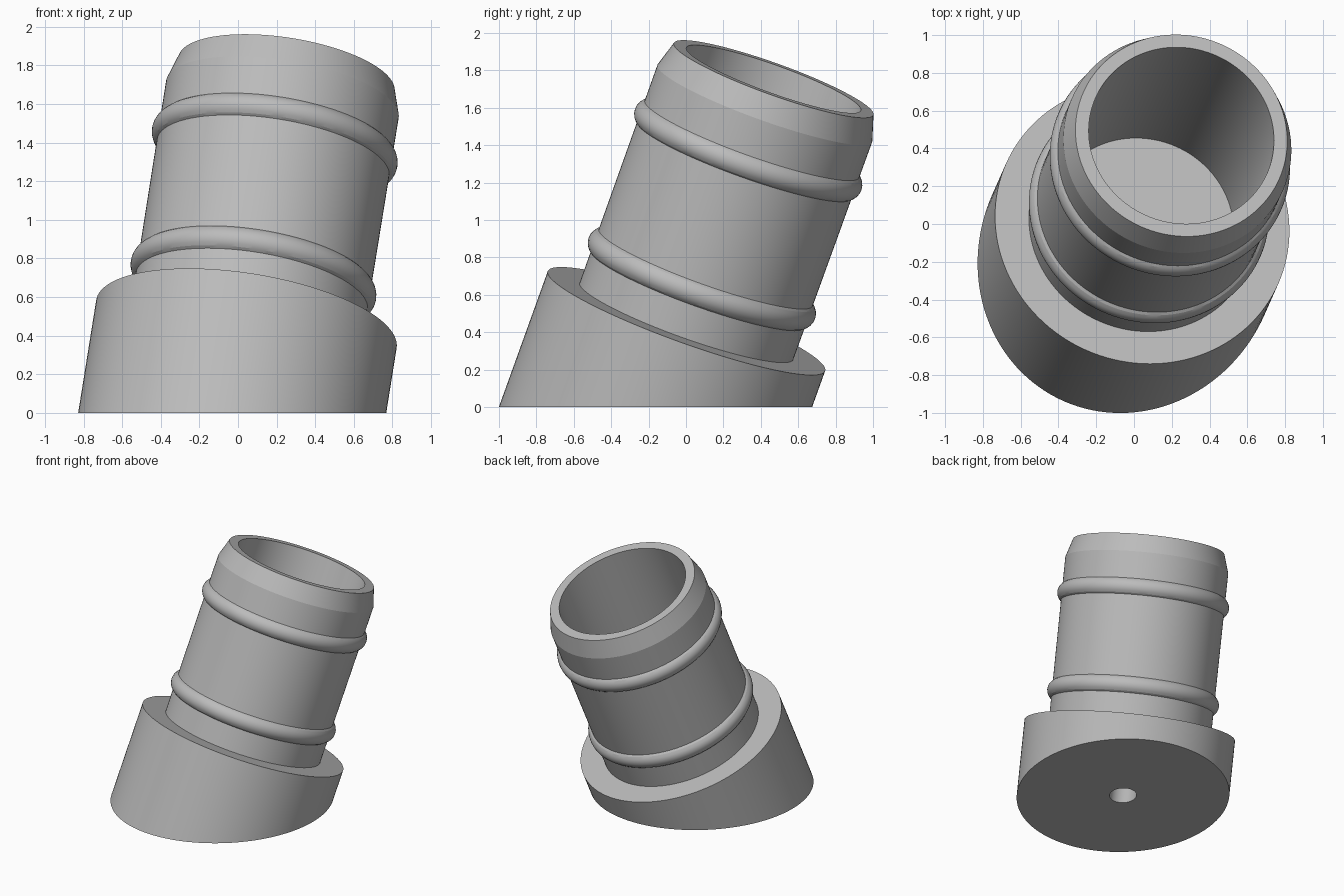
import bpy
import bmesh
import math
from mathutils import Vector

cube = bpy.data.objects.get("Cube")
if cube:
    bpy.data.objects.remove(cube, do_unlink=True)

SEGMENTS = 128
AXIS = Vector((0.16, 0.36, 1)).normalized()    # lean of the whole fitting
FOOT = Vector((-0.03, -0.163, 0))              # where the axis meets the ground
SIDE = AXIS.cross(Vector((0, 1, 0))).normalized()
OTHER = AXIS.cross(SIDE)

grey = bpy.data.materials.new("plain grey")
grey.diffuse_color = (0.5, 0.5, 0.5, 1)
grey.use_nodes = True
grey.node_tree.nodes["Principled BSDF"].inputs["Base Color"].default_value = grey.diffuse_color


def revolve(name, profile, closed=False, ground=False):
    """Turn (radius, height) points about the leaning axis."""
    bm = bmesh.new()
    rings = []
    for radius, height in profile:
        count = SEGMENTS if radius > 0 else 1
        ring = []
        for i in range(count):
            a = 2 * math.pi * i / SEGMENTS
            p = FOOT + AXIS * height + radius * (math.cos(a) * SIDE + math.sin(a) * OTHER)
            if ground and height == 0:
                p -= AXIS * (p.z / AXIS.z)     # slide along the axis to the ground
            ring.append(bm.verts.new(p))
        rings.append(ring)
    pairs = list(zip(rings, rings[1:]))
    if closed:
        pairs.append((rings[-1], rings[0]))
    for lower, upper in pairs:
        for i in range(SEGMENTS):
            j = (i + 1) % SEGMENTS
            corners = []
            for v in (lower[i % len(lower)], lower[j % len(lower)],
                      upper[j % len(upper)], upper[i % len(upper)]):
                if v not in corners:
                    corners.append(v)
            bm.faces.new(corners)
    bmesh.ops.recalc_face_normals(bm, faces=bm.faces)
    mesh = bpy.data.meshes.new(name)
    bm.to_mesh(mesh)
    bm.free()
    mesh.materials.append(grey)
    obj = bpy.data.objects.new(name, mesh)
    bpy.context.collection.objects.link(obj)
    bpy.ops.object.select_all(action='DESELECT')
    obj.select_set(True)
    bpy.context.view_layer.objects.active = obj
    bpy.ops.object.shade_smooth_by_angle(angle=math.radians(15))
    return obj


# Wide base, cut level at the ground, with a blind hole underneath
# and the cup floor on top
revolve("base", [(0, 0.25), (0.1, 0.25), (0.1, 0), (0.788, 0),
                 (0.788, 0.494), (0.607, 0.494), (0.496, 0.45), (0, 0.45)], ground=True)

# Hollow tube with a chamfered mouth
revolve("tube", [(0.496, 0.45), (0.607, 0.494), (0.61, 1.745),
                 (0.567, 1.885), (0.496, 1.885)], closed=True)

# Rounded ridges around the tube
for name, height in (("lower_ring", 0.74), ("upper_ring", 1.48)):
    section = []
    for k in range(24):
        a = 2 * math.pi * k / 24
        section.append((0.57 + 0.073 * math.cos(a), height + 0.073 * math.sin(a)))
    revolve(name, section, closed=True)
